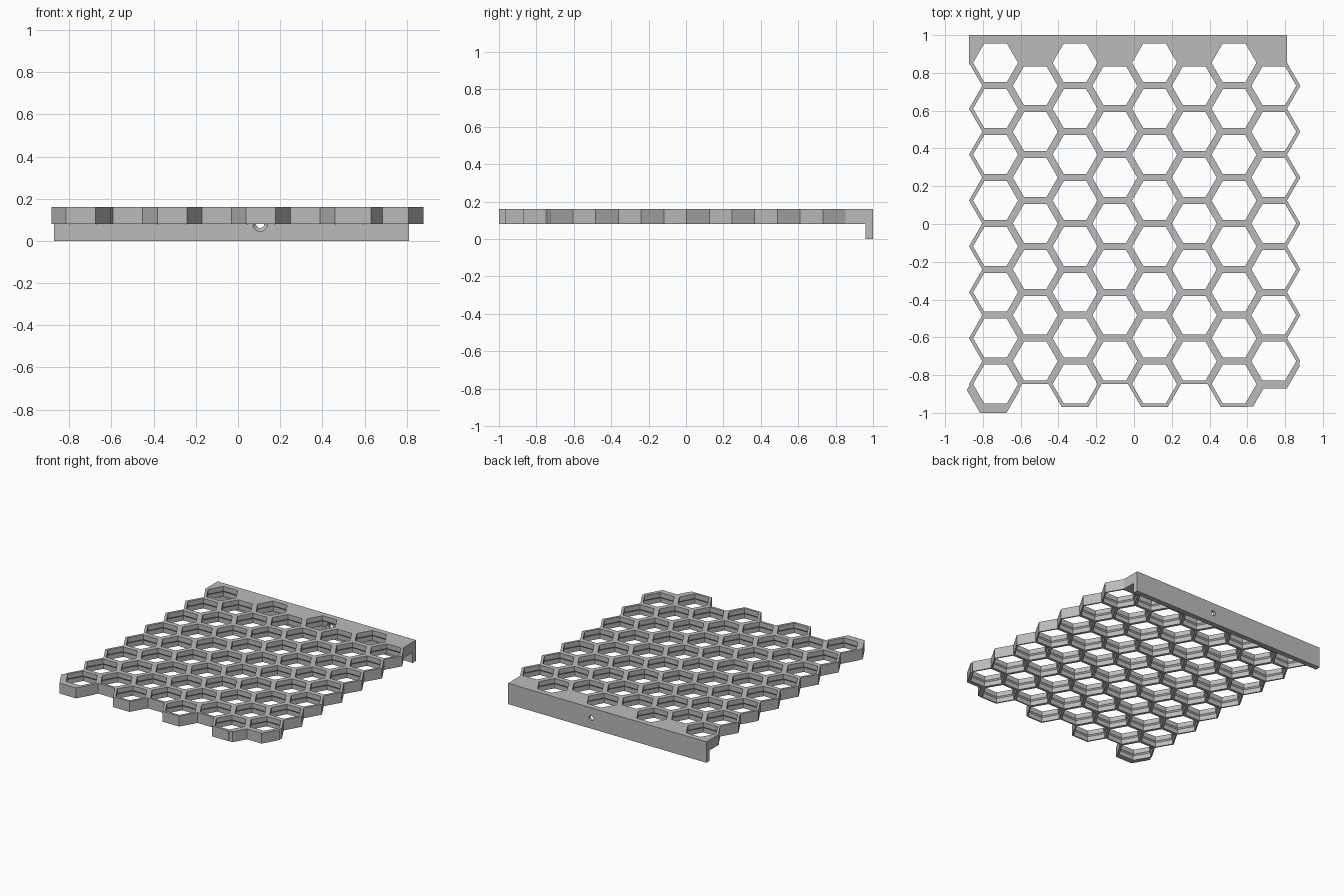
import bpy, bmesh, math

if "Cube" in bpy.data.objects:
    bpy.data.objects.remove(bpy.data.objects["Cube"])

PITCH = 0.243                       # distance between neighbouring cells
STEP = PITCH * math.sqrt(3) / 2     # distance between columns
X0, Y0 = -0.733, 0.8535             # centre of the back left cell
BOTTOM, TOP = 0.08, 0.16            # grid plate
NARROW, WIDE = 0.103, 0.111         # hole half widths, front lip and rear pocket

grey = bpy.data.materials.new("light grey")
grey.diffuse_color = (0.5, 0.5, 0.5, 1)
grey.use_nodes = True
grey.node_tree.nodes["Principled BSDF"].inputs["Base Color"].default_value = grey.diffuse_color

cells = [(X0 + c * STEP, Y0 - (r + (c % 2) / 2) * PITCH)
         for c in range(8) for r in range(8 - c % 2)]


def hexagon(x, y, half_width):
    r = half_width / math.cos(math.pi / 6)
    return [(x + r * math.cos(k * math.pi / 3), y + r * math.sin(k * math.pi / 3))
            for k in range(6)]


def finish(name, bm):
    bmesh.ops.recalc_face_normals(bm, faces=bm.faces)
    mesh = bpy.data.meshes.new(name)
    bm.to_mesh(mesh)
    bm.free()
    mesh.materials.append(grey)
    ob = bpy.data.objects.new(name, mesh)
    bpy.context.collection.objects.link(ob)
    return ob


def loft(bm, rings):
    """Close a stack of equal rings into a solid."""
    loops = [[bm.verts.new(p) for p in ring] for ring in rings]
    n = len(loops[0])
    for a, b in zip(loops, loops[1:]):
        for i in range(n):
            bm.faces.new((a[i], a[(i + 1) % n], b[(i + 1) % n], b[i]))
    bm.faces.new(loops[0][::-1])
    bm.faces.new(loops[-1])


def solid(name, rings):
    bm = bmesh.new()
    loft(bm, rings)
    return finish(name, bm)


def combine(target, tool, operation):
    mod = target.modifiers.new(operation.lower(), 'BOOLEAN')
    mod.operation, mod.object, mod.solver = operation, tool, 'EXACT'
    bpy.context.view_layer.objects.active = target
    bpy.ops.object.modifier_apply(modifier=mod.name)
    bpy.data.objects.remove(tool)


# Grid plate: one welded sheet of hexagons, extruded
bm = bmesh.new()
for x, y in cells:
    bm.faces.new([bm.verts.new((px, py, BOTTOM)) for px, py in hexagon(x, y, PITCH / 2)])
bmesh.ops.remove_doubles(bm, verts=bm.verts, dist=0.002)
up = bmesh.ops.extrude_face_region(bm, geom=bm.faces[:], use_keep_orig=True)
bmesh.ops.translate(bm, vec=(0, 0, TOP - BOTTOM),
                    verts=[v for v in up["geom"] if isinstance(v, bmesh.types.BMVert)])
# drop the walls inside the sheet, if any
bmesh.ops.delete(bm, geom=[e for e in bm.edges if not e.link_faces], context='EDGES')
grid = finish("honeycomb_panel", bm)

# Back rail with a hanging flange, an L profile along x
profile = [(0.845, TOP), (0.845, BOTTOM), (0.96, BOTTOM), (0.96, 0), (1, 0), (1, TOP)]
rail = solid("back_rail", [[(x, y, z) for y, z in profile] for x in (-0.8735, 0.81)])
combine(grid, rail, 'UNION')

# Thickened front corners
for x, y in ((-0.745, -0.8785), (0.739, -0.749), (0.56, -0.8455)):
    pad = solid("corner_pad", [[(px, py, z) for px, py in hexagon(x, y, PITCH / 2)]
                               for z in (BOTTOM, TOP)])
    combine(grid, pad, 'UNION')

# Hexagonal openings that widen towards the underside
bm = bmesh.new()
for x, y in cells:
    loft(bm, [[(px, py, z) for px, py in hexagon(x, y, w)] for z, w in
              ((BOTTOM - 0.001, WIDE), (0.115, WIDE), (0.124, NARROW), (TOP + 0.02, NARROW))])
combine(grid, finish("opening_cutter", bm), 'DIFFERENCE')

# Countersunk screw hole through the rail
rings = [[(0.105 + r * math.cos(a), y, 0.08 + r * math.sin(a))
          for a in [k * math.tau / 24 for k in range(24)]]
         for y, r in ((0.94, 0.035), (0.962, 0.035), (0.978, 0.019), (1.05, 0.019))]
combine(grid, solid("screw_cutter", rings), 'DIFFERENCE')
